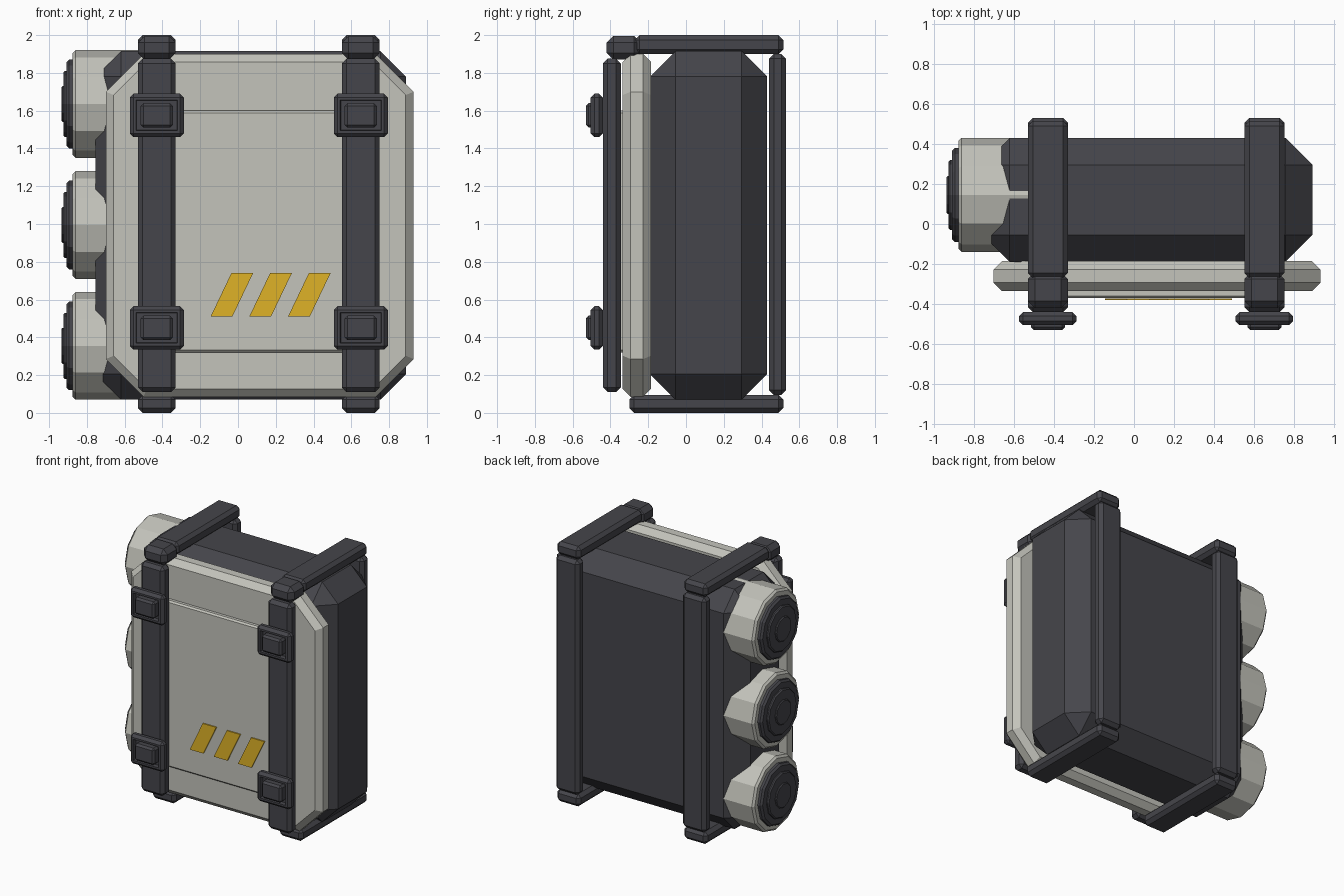
import bpy, bmesh, math
from mathutils import Matrix, Vector

cube = bpy.data.objects.get("Cube")
if cube:
    bpy.data.objects.remove(cube, do_unlink=True)


def material(name, rgb):
    m = bpy.data.materials.new(name)
    m.use_nodes = True
    m.diffuse_color = (*rgb, 1)
    m.node_tree.nodes["Principled BSDF"].inputs["Base Color"].default_value = (*rgb, 1)
    return m


DARK = material("charcoal", (0.06, 0.06, 0.07))
LIGHT = material("pale_grey", (0.55, 0.55, 0.5))
YELLOW = material("warning_yellow", (0.74, 0.45, 0.02))


def finish(name, bm, mat):
    bmesh.ops.recalc_face_normals(bm, faces=bm.faces)
    mesh = bpy.data.meshes.new(name)
    bm.to_mesh(mesh)
    bm.free()
    mesh.materials.append(mat)
    obj = bpy.data.objects.new(name, mesh)
    bpy.context.collection.objects.link(obj)
    return obj


def chamfer(bm, edges, size):
    if size:
        bmesh.ops.bevel(bm, geom=edges, offset=size, segments=1,
                        profile=0.5, affect='EDGES')


def box(name, xs, ys, zs, mat, bevel=0.0, recess=None):
    """Chamfered box; recess=(rim, depth) sinks a pocket into the front face."""
    bm = bmesh.new()
    bmesh.ops.create_cube(bm, size=1)
    spans = (xs, ys, zs)
    for v in bm.verts:
        v.co = Vector([(a + b) / 2 + c * (b - a) for (a, b), c in zip(spans, v.co)])
    chamfer(bm, bm.edges[:], bevel)
    if recess:
        rim, depth = recess
        bm.normal_update()
        front = min(bm.faces, key=lambda f: f.calc_center_median().y)
        bmesh.ops.inset_region(bm, faces=[front], thickness=rim)
        ring = bmesh.ops.inset_region(bm, faces=[front], thickness=0.004)
        for v in front.verts:
            v.co.y += depth
    return finish(name, bm, mat)


def slab(name, outline, y_back, y_front, mat, bevel=0.0):
    """Outline in x and z extruded along y, chamfered around both caps."""
    bm = bmesh.new()
    cap = bm.faces.new([bm.verts.new((x, y_back, z)) for x, z in outline])
    out = bmesh.ops.extrude_face_region(bm, geom=[cap], use_keep_orig=True)
    for v in out["geom"]:
        if isinstance(v, bmesh.types.BMVert):
            v.co.y = y_front
    rims = [e for e in bm.edges if abs(e.verts[0].co.y - e.verts[1].co.y) < 1e-5]
    chamfer(bm, rims, bevel)
    return finish(name, bm, mat)


def drum(name, radius, x_in, x_out, y, z, mat, bevel, sides=12):
    """Faceted cylinder lying along x with a chamfered outer rim."""
    bm = bmesh.new()
    bmesh.ops.create_cone(bm, cap_ends=True, segments=sides, radius1=radius,
                          radius2=radius, depth=x_in - x_out)
    bmesh.ops.rotate(bm, verts=bm.verts, matrix=Matrix.Rotation(-math.pi / 2, 3, 'Y'))
    bmesh.ops.translate(bm, verts=bm.verts, vec=((x_in + x_out) / 2, y, z))
    rim = [e for e in bm.edges if all(abs(v.co.x - x_out) < 1e-4 for v in e.verts)]
    chamfer(bm, rim, bevel)
    return finish(name, bm, mat)


# Main body
box("body", (-0.755, 0.89), (-0.19, 0.43), (0.07, 1.915), DARK, 0.135)

# Front cover with cut corners, and its raised middle plate
L, R, B, T, C = -0.70, 0.93, 0.085, 1.9, 0.2
slab("front_cover",
     [(L + C, B), (R - C, B), (R, B + C), (R, T - C),
      (R - C, T), (L + C, T), (L, T - C), (L, B + C)],
     -0.185, -0.335, LIGHT, 0.042)
box("cover_plate", (-0.42, 0.64), (-0.37, -0.32), (0.32, 1.6), LIGHT, 0.012)

# Slanted warning stripes
for i in range(3):
    x = -0.145 + 0.205 * i
    slab(f"warning_stripe_{i + 1}",
         [(x, 0.51), (x + 0.115, 0.51), (x + 0.225, 0.74), (x + 0.11, 0.74)],
         -0.371, -0.38, YELLOW)

# Straps, with buckles on the front
for side, x in (("right", -0.43), ("left", 0.65)):
    xs = (x - 0.1, x + 0.1)
    box(f"{side}_front_strap", xs, (-0.44, -0.345), (0.11, 1.875), DARK, 0.025)
    box(f"{side}_back_strap", xs, (0.44, 0.53), (0.095, 1.9), DARK, 0.025)
    box(f"{side}_top_strap", xs, (-0.27, 0.515), (1.9, 2.0), DARK, 0.025)
    box(f"{side}_bottom_strap", xs, (-0.3, 0.515), (0.0, 0.095), DARK, 0.025)
    box(f"{side}_strap_corner", xs, (-0.42, -0.24), (1.87, 1.995), DARK, 0.035)
    for level, z in (("lower", 0.45), ("upper", 1.575)):
        box(f"{side}_{level}_buckle_frame", (x - 0.143, x + 0.143),
            (-0.505, -0.44), (z - 0.115, z + 0.115), DARK, 0.02, (0.02, 0.03))
        box(f"{side}_{level}_buckle_block", (x - 0.085, x + 0.085),
            (-0.53, -0.46), (z - 0.065, z + 0.065), DARK, 0.015)

# Three canisters on the right side, with stepped end caps
for i, z in enumerate((0.355, 0.995, 1.635)):
    n = i + 1
    drum(f"canister_{n}", 0.285, -0.4, -0.875, 0.145, z, LIGHT, 0.015)
    drum(f"canister_cap_{n}", 0.235, -0.85, -0.908, 0.145, z, DARK, 0.014)
    drum(f"canister_cap_step_{n}", 0.175, -0.88, -0.925, 0.145, z, DARK, 0.008)
    drum(f"canister_cap_knob_{n}", 0.095, -0.9, -0.935, 0.145, z, DARK, 0.006)
